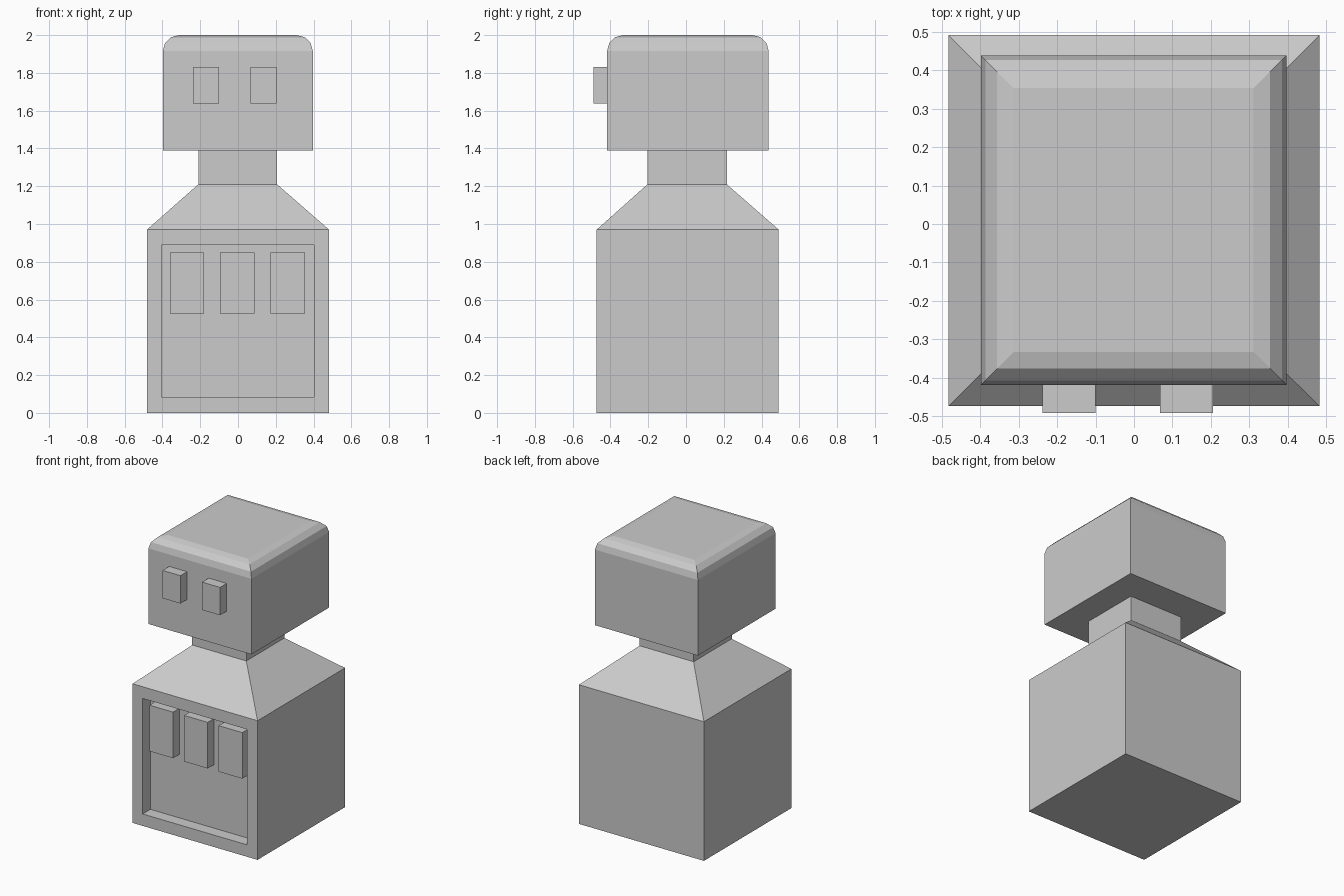
import bpy, bmesh, math

if "Cube" in bpy.data.objects:
    bpy.data.objects.remove(bpy.data.objects["Cube"])

grey = bpy.data.materials.new("plain grey")
grey.diffuse_color = (0.6, 0.6, 0.6, 1)
grey.use_nodes = True
grey.node_tree.nodes["Principled BSDF"].inputs["Base Color"].default_value = grey.diffuse_color


def loft(name, sections):
    """Closed solid through rectangles (x0, x1, y0, y1, z), bottom to top."""
    bm = bmesh.new()
    rings = [[bm.verts.new(p) for p in ((x0, y0, z), (x1, y0, z), (x1, y1, z), (x0, y1, z))]
             for x0, x1, y0, y1, z in sections]
    for a, b in zip(rings, rings[1:]):
        for i in range(4):
            j = (i + 1) % 4
            bm.faces.new((a[i], a[j], b[j], b[i]))
    bm.faces.new(rings[0][::-1])
    bm.faces.new(rings[-1])
    mesh = bpy.data.meshes.new(name)
    bm.to_mesh(mesh)
    bm.free()
    mesh.materials.append(grey)
    ob = bpy.data.objects.new(name, mesh)
    bpy.context.collection.objects.link(ob)
    return ob


def box(name, x0, x1, y0, y1, z0, z1):
    return loft(name, [(x0, x1, y0, y1, z0), (x0, x1, y0, y1, z1)])


# Body with sloped shoulders and neck
FRONT = -0.473
RECESS = 0.085
body = loft("body", [(-0.482, 0.482, FRONT, 0.491, 0),
                     (-0.482, 0.482, FRONT, 0.491, 0.97),
                     (-0.21, 0.207, -0.204, 0.216, 1.21),
                     (-0.21, 0.207, -0.204, 0.216, 1.388)])

# Recessed front panel: inset the front face as a frame and a sunken back
bm = bmesh.new()
bm.from_mesh(body.data)
front = min(bm.faces, key=lambda f: f.calc_center_median().y)
bmesh.ops.inset_individual(bm, faces=[front], thickness=0.08)
for v in front.verts:
    v.co.z = 0.888 if v.co.z > 0.5 else 0.083
    v.co.x = 0.402 if v.co.x > 0 else -0.404
panel = bmesh.ops.extrude_discrete_faces(bm, faces=[front])["faces"][0]
for v in panel.verts:
    v.co.y += RECESS
bm.to_mesh(body.data)
bm.free()

# Row of buttons inside the panel
for i in range(3):
    x = -0.27 + 0.267 * i
    box(f"button_{i + 1}", x - 0.091, x + 0.091, FRONT + 0.013, FRONT + RECESS, 0.527, 0.848)

# Head with a rounded upper rim
R = 0.085
rim = [(0, 1.388)]
for k in range(4):
    a = math.radians(30 * k)
    rim.append((R * (1 - math.cos(a)), 2 - R + R * math.sin(a)))
loft("head", [(-0.398 + d, 0.396 - d, -0.418 + d, 0.438 - d, z) for d, z in rim])

# Eyes
for name, x in (("eye_right", -0.169), ("eye_left", 0.136)):
    box(name, x - 0.069, x + 0.069, -0.491, -0.418, 1.638, 1.832)
